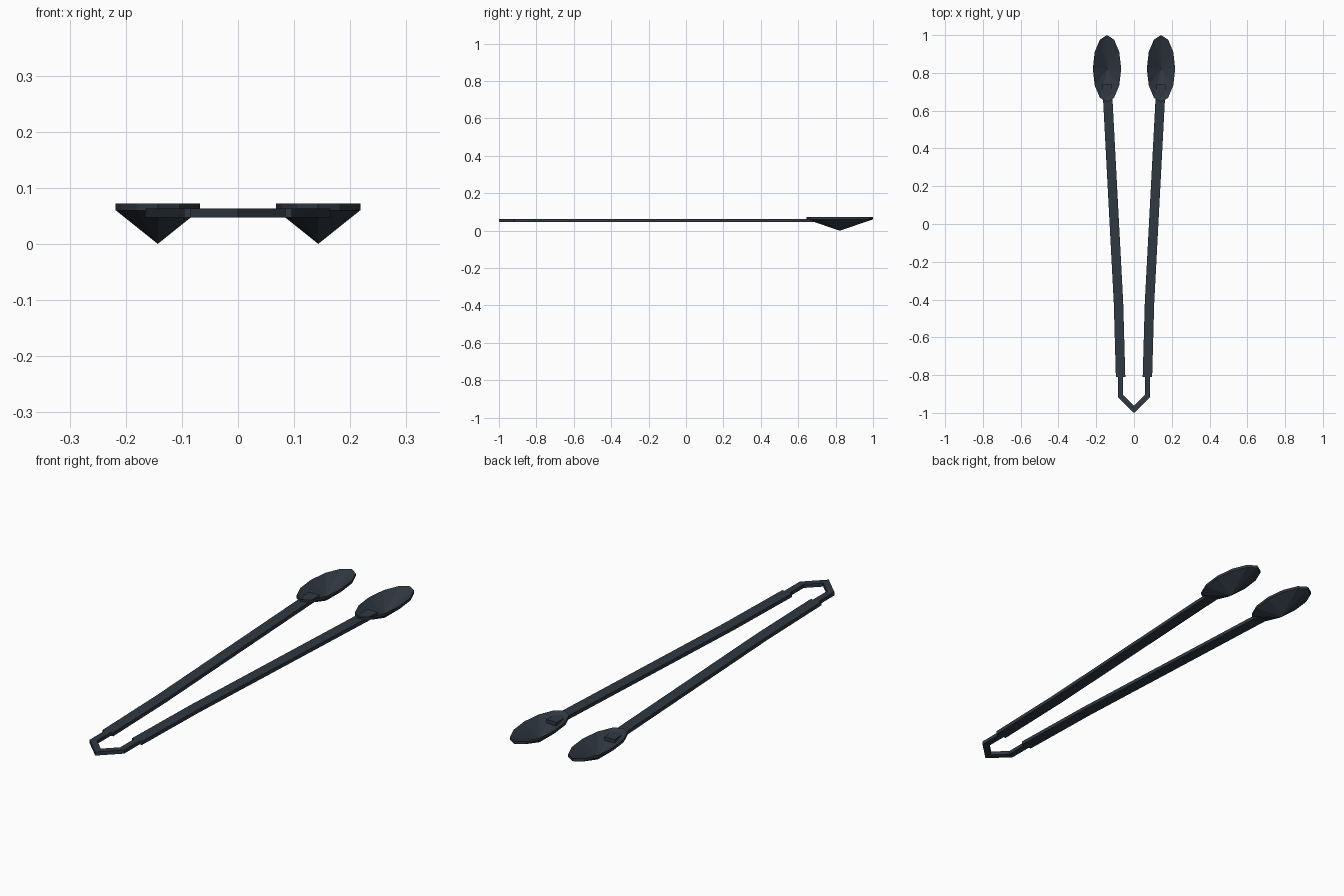
import bpy, bmesh, math
from mathutils import Vector

if "Cube" in bpy.data.objects:
    bpy.data.objects.remove(bpy.data.objects["Cube"])

mat = bpy.data.materials.new("dark_slate")
mat.diffuse_color = (0.03, 0.04, 0.055, 1)
mat.use_nodes = True
mat.node_tree.nodes["Principled BSDF"].inputs["Base Color"].default_value = mat.diffuse_color


def finish(name, bm):
    bmesh.ops.recalc_face_normals(bm, faces=bm.faces)
    me = bpy.data.meshes.new(name)
    bm.to_mesh(me)
    bm.free()
    me.materials.append(mat)
    ob = bpy.data.objects.new(name, me)
    bpy.context.collection.objects.link(ob)
    return ob


def strip(name, path, width, z0, z1):
    """Flat bar of rectangular section following an xy path, with mitred corners."""
    pts = [Vector(p) for p in path]
    bm = bmesh.new()
    rings = []
    for i, p in enumerate(pts):
        a = (p - pts[i - 1]).normalized() if i else (pts[1] - p).normalized()
        b = (pts[i + 1] - p).normalized() if i < len(pts) - 1 else a
        t = (a + b).normalized()
        off = Vector((-t.y, t.x)) * (width / 2 / t.dot(a))
        l, r = p + off, p - off
        rings.append([bm.verts.new((q.x, q.y, z)) for q, z in
                      ((l, z0), (r, z0), (r, z1), (l, z1))])
    for r0, r1 in zip(rings, rings[1:]):
        for k in range(4):
            bm.faces.new((r0[k], r0[(k + 1) % 4], r1[(k + 1) % 4], r1[k]))
    bm.faces.new(rings[0])
    bm.faces.new(rings[-1])
    return finish(name, bm)


def scoop(name, cx, cy, rx, ry, sides=12):
    """Shallow cone-shaped shell with an upright rim."""
    bm = bmesh.new()
    low, high = [], []
    for i in range(sides):
        a = math.tau * i / sides
        x, y = cx + rx * math.cos(a), cy + ry * math.sin(a)
        low.append(bm.verts.new((x, y, 0.06)))
        high.append(bm.verts.new((x, y, 0.072)))
    under = bm.verts.new((cx, cy, 0))
    inner = bm.verts.new((cx, cy, 0.012))
    for i in range(sides):
        j = (i + 1) % sides
        bm.faces.new((low[i], low[j], high[j], high[i]))
        bm.faces.new((under, low[j], low[i]))
        bm.faces.new((inner, high[i], high[j]))
    return finish(name, bm)


# Two arms and scoop heads
for side, s in (("left", -1), ("right", 1)):
    strip(side + "_arm", [(s * 0.071, -0.81), (s * 0.082, -0.42), (s * 0.143, 0.74)],
          0.05, 0.047, 0.063)
    scoop(side + "_scoop", s * 0.143, 0.822, 0.075, 0.178)

# Bent spring joining the arms
strip("spring_bend", [(-0.071, -0.805), (-0.071, -0.912), (0, -0.981),
                      (0.071, -0.912), (0.071, -0.805)], 0.028, 0.047, 0.063)
